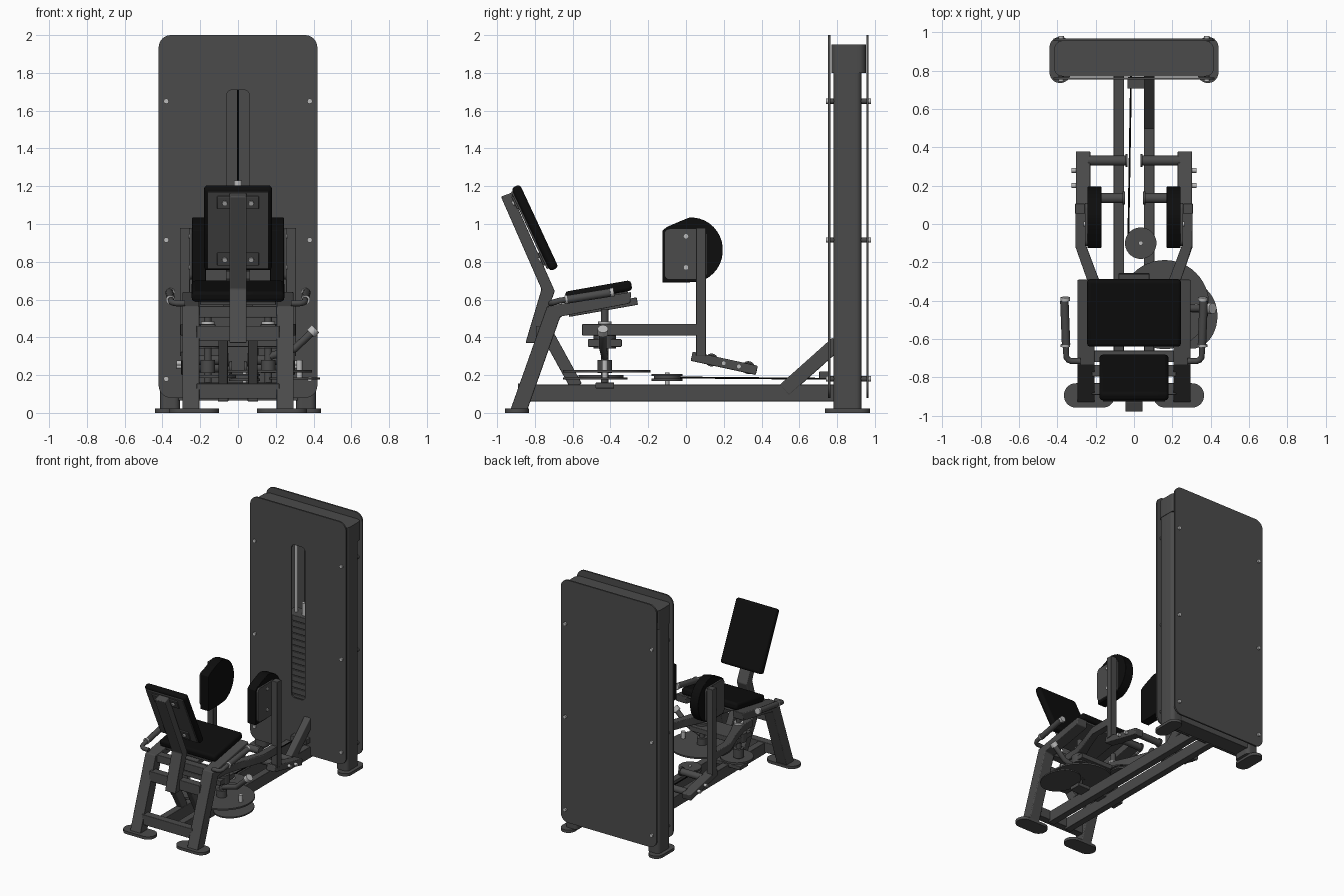
import bpy, bmesh, math
from mathutils import Vector, Matrix

if "Cube" in bpy.data.objects:
    bpy.data.objects.remove(bpy.data.objects["Cube"])

def material(name, c):
    m = bpy.data.materials.new(name)
    m.diffuse_color = (c, c, c, 1)
    m.use_nodes = True
    m.node_tree.nodes["Principled BSDF"].inputs["Base Color"].default_value = m.diffuse_color
    return m

GREY = material("dark grey paint", 0.07)
BLACK = material("black padding", 0.004)
SILVER = material("silver metal", 0.5)

def finish(name, me, mat, bevel=0, smooth=35):
    bm = bmesh.new()
    bm.from_mesh(me)
    bmesh.ops.remove_doubles(bm, verts=bm.verts, dist=1e-5)
    bmesh.ops.recalc_face_normals(bm, faces=bm.faces)
    bm.to_mesh(me)
    bm.free()
    me.materials.clear()
    me.materials.append(mat)
    me.shade_smooth()
    me.set_sharp_from_angle(angle=math.radians(smooth))
    ob = bpy.data.objects.new(name, me)
    bpy.context.collection.objects.link(ob)
    if bevel:
        b = ob.modifiers.new("bevel", 'BEVEL')
        b.width, b.segments, b.limit_method = bevel, 3, 'ANGLE'
    return ob

def box(name, c, size, mat=GREY, bevel=0.004, rx=0.0, M=None):
    me = bpy.data.meshes.new(name)
    bm = bmesh.new()
    if M is None:
        M = Matrix.Translation(c) @ Matrix.Rotation(rx, 4, 'X')
    bmesh.ops.create_cube(bm, size=1, matrix=M @ Matrix.Diagonal((*size, 1)))
    bm.to_mesh(me)
    bm.free()
    return finish(name, me, mat, bevel)

def beam(name, a, b, w, h, mat=GREY):
    """Rectangular bar lying in a plane of constant x; w along x, h across."""
    a, b = Vector(a), Vector(b)
    d = b - a
    return box(name, (a + b) / 2, (w, d.length, h), mat, 0.006, math.atan2(d.z, d.y))

def rod(name, a, b, r, mat=GREY, n=24):
    a, b = Vector(a), Vector(b)
    me = bpy.data.meshes.new(name)
    bm = bmesh.new()
    M = Matrix.Translation((a + b) / 2) @ (b - a).to_track_quat('Z', 'Y').to_matrix().to_4x4()
    bmesh.ops.create_cone(bm, cap_ends=True, segments=n, radius1=r, radius2=r,
                          depth=(b - a).length, matrix=M)
    bm.to_mesh(me)
    bm.free()
    return finish(name, me, mat)

def curve_mesh(cu):
    ob = bpy.data.objects.new("temp", cu)
    bpy.context.collection.objects.link(ob)
    bpy.context.view_layer.update()
    me = bpy.data.meshes.new_from_object(ob.evaluated_get(bpy.context.evaluated_depsgraph_get()))
    bpy.data.objects.remove(ob)
    return me

def plate(name, loops, axis, lo, hi, mat=GREY, bevel=0):
    """Filled outline(s) extruded along an axis; extra loops are holes."""
    cu = bpy.data.curves.new(name, 'CURVE')
    cu.dimensions, cu.fill_mode, cu.extrude = '2D', 'BOTH', (hi - lo) / 2
    for pts in loops:
        sp = cu.splines.new('POLY')
        sp.points.add(len(pts) - 1)
        for p, q in zip(sp.points, pts):
            p.co = (q[0], q[1], 0, 1)
        sp.use_cyclic_u = True
    me = curve_mesh(cu)
    mid = (lo + hi) / 2
    for v in me.vertices:
        u, w, t = v.co
        t += mid
        v.co = {'x': (t, u, w), 'y': (u, t, w), 'z': (u, w, t)}[axis]
    return finish(name, me, mat, bevel)

def tube(name, pts, r, mat=GREY):
    cu = bpy.data.curves.new(name, 'CURVE')
    cu.dimensions, cu.bevel_depth, cu.bevel_resolution, cu.use_fill_caps = '3D', r, 4, True
    sp = cu.splines.new('POLY')
    sp.points.add(len(pts) - 1)
    for p, q in zip(sp.points, pts):
        p.co = (*q, 1)
    return finish(name, curve_mesh(cu), mat, 0, 50)

def rrect(x0, x1, y0, y1, r, n=8):
    pts = []
    for k, (cx, cy) in enumerate(((x1-r, y1-r), (x0+r, y1-r), (x0+r, y0+r), (x1-r, y0+r))):
        for i in range(n + 1):
            a = math.pi / 2 * (k + i / n)
            pts.append((cx + r * math.cos(a), cy + r * math.sin(a)))
    return pts

def circle(cx, cy, r, n=48):
    return [(cx + r * math.cos(2*math.pi*i/n), cy + r * math.sin(2*math.pi*i/n)) for i in range(n)]

# ---- weight tower ----
outline = rrect(-0.42, 0.42, 0.08, 2.0, 0.065)
plate("front_shroud", [outline, rrect(-0.06, 0.06, 0.5, 1.71, 0.03)], 'y', 0.752, 0.764)
plate("rear_shroud", [outline], 'y', 0.955, 0.967)
plate("tower_top_cap", [rrect(-0.415, 0.415, 0.77, 0.953, 0.04)], 'z', 1.80, 1.95)
box("tower_base_beam", (0, 0.855, 0.11), (0.68, 0.13, 0.09))
for s in (-1, 1):
    plate("tower_column", [rrect(s*0.36-0.052, s*0.36+0.052, 0.78, 0.93, 0.03)], 'z', 0.02, 1.81)
    plate("tower_foot", [rrect(s*0.385-0.055, s*0.385+0.055, 0.735, 0.975, 0.054)], 'z', 0, 0.022)
    rod("guide_rod", (s*0.085, 0.85, 0.12), (s*0.085, 0.85, 1.82), 0.012, SILVER)
    for z in (0.18, 0.915, 1.65):
        rod("shroud_spacer", (s*0.38, 0.765, z), (s*0.38, 0.956, z), 0.014)
        for y0, y1 in ((0.742, 0.753), (0.966, 0.98)):
            rod("shroud_bolt", (s*0.38, y0, z), (s*0.38, y1, z), 0.014, SILVER, 12)
for i in range(20):
    box("weight_plate", (0, 0.85, 0.2 + i*0.048), (0.28, 0.13, 0.043))
rod("selector_stem", (0, 0.84, 1.13), (0, 0.84, 1.23), 0.022, SILVER)
rod("lift_cable", (0, 0.84, 1.2), (0, 0.84, 1.85), 0.005, BLACK, 10)

# ---- base frame ----
for s in (-1, 1):
    box("base_rail", (s*0.079, -0.03, 0.105), (0.055, 1.64, 0.09))
    beam("leg_brace", (s*0.079, -0.74, 0.43), (s*0.079, -0.58, 0.14), 0.05, 0.065)
beam("tower_brace", (0.08, 0.8, 0.37), (0.08, 0.52, 0.12), 0.055, 0.075)
box("front_crossbar", (0, -0.86, 0.115), (0.44, 0.06, 0.08))
box("upper_crossbar", (0, -0.765, 0.42), (0.44, 0.06, 0.08))
box("cable_bracket", (0.035, 0.735, 0.2), (0.14, 0.06, 0.04))

# ---- front legs, seat rails and handles ----
leg = [(-0.93, 0.015), (-0.84, 0.015), (-0.665, 0.51), (-0.295, 0.58), (-0.29, 0.64), (-0.735, 0.565)]
for s in (-1, 1):
    lo, hi = sorted((s*0.205, s*0.295))
    plate("leg_and_seat_rail", [leg], 'x', lo, hi, GREY, 0.006)
    lo, hi = sorted((s*0.10, s*0.365))
    plate("front_foot", [rrect(lo, hi, -0.957, -0.83, 0.062)], 'z', 0, 0.022)
    path = [(s*0.28, -0.715, 0.58), (s*0.325, -0.715, 0.58), (s*0.342, -0.708, 0.583),
            (s*0.352, -0.695, 0.587), (s*0.354, -0.67, 0.594), (s*0.363, -0.4, 0.637)]
    tube("handle_bar", path, 0.016)
    tube("handle_grip", [(s*0.354, -0.63, 0.60), (s*0.363, -0.4, 0.637)], 0.022)
    for t, d in ((-0.64, 0.012), (-0.4, 0.018)):
        rod("handle_collar", (s*0.358, t, 0.637 + (t+0.4)*0.16),
            (s*0.358, t + d, 0.637 + (t+d+0.4)*0.16), 0.024, SILVER)
box("seat_crossbar", (0, -0.69, 0.535), (0.44, 0.06, 0.06))

# ---- seat and backrest ----
tilt = math.radians(10)
box("seat_pad", (0, -0.463, 0.645), (0.49, 0.355, 0.055), BLACK, 0.018, tilt)
box("seat_plate", (0, -0.463, 0.607), (0.40, 0.32, 0.02), GREY, 0.004, tilt)
box("seat_carrier", (0, -0.44, 0.56), (0.16, 0.37, 0.04), GREY, 0.004, tilt)
post = [(-0.85, 0.37), (-0.79, 0.37), (-0.695, 0.645), (-0.925, 1.165), (-0.98, 1.145), (-0.765, 0.655)]
plate("backrest_post", [post], 'x', -0.045, 0.045, GREY, 0.006)
back = Matrix.Translation((0, -0.80, 0.98)) @ Matrix.Rotation(math.radians(25), 4, 'X')
def on_back(x, y, z):
    return back @ Matrix.Translation((x, y, z))
box("backrest_pad", None, (0.36, 0.05, 0.485), BLACK, 0.018, M=on_back(0, 0, 0))
box("backrest_plate", None, (0.325, 0.012, 0.45), GREY, 0.004, M=on_back(0, -0.029, 0))
for z in (-0.165, 0.165):
    box("backrest_bracket", None, (0.22, 0.012, 0.075), GREY, 0.004, M=on_back(0, -0.038, z))
    for x in (-0.07, 0.07):
        rod("backrest_bolt", on_back(x, -0.04, z).translation, on_back(x, -0.054, z).translation,
            0.014, SILVER, 12)

# ---- swinging arms with thigh pads and foot pegs ----
pad = [(-0.125, 0.69), (-0.125, 0.965), (-0.10, 0.985), (-0.03, 1.015)]
pad += [(0.03 + 0.165*math.cos(a), 0.862 + 0.172*math.sin(a))
        for a in (math.radians(95 - 10*i) for i in range(18))]
pad += [(0.0, 0.69)]
arm = [(0.305, 0.1), (0.305, -0.12), (0.245, -0.29), (0.2, -0.44), (0.2, -0.55),
       (0.12, -0.55), (0.12, -0.42), (0.19, -0.27), (0.25, -0.11), (0.25, 0.1)]
for s in (-1, 1):
    def span(a, b):
        return sorted((s*a, s*b))
    plate("thigh_pad", [pad], 'x', *span(0.17, 0.243), BLACK, 0.018)
    plate("thigh_pad_plate", [rrect(-0.115, 0.11, 0.705, 0.975, 0.03)], 'x', *span(0.24, 0.256))
    box("arm_post", (s*0.281, 0.08, 0.64), (0.052, 0.052, 0.68))
    for z in (0.77, 0.935):
        rod("thigh_pad_bolt", (s*0.25, 0.0, z), (s*0.263, 0.0, z), 0.012, SILVER, 12)
    plate("swing_arm", [[(s*x, y) for x, y in arm]], 'z', 0.41, 0.47, GREY, 0.005)
    beam("peg_bar", (s*0.265, 0.03, 0.30), (s*0.265, 0.375, 0.225), 0.075, 0.05)
    for y, z, inner in ((0.33, 0.24, 0.045), (0.135, 0.28, 0.06)):
        rod("foot_peg", (s*0.24, y, z), (s*inner, y, z), 0.026)
        rod("peg_end", (s*inner, y, z), (s*(inner-0.012), y, z), 0.034)
    for y in (0.2, 0.28):
        z = 0.30 - (y - 0.03) * 0.217
        rod("peg_bolt", (s*0.30, y, z), (s*0.326, y, z), 0.013, SILVER, 12)
    # pivots
    rod("pivot_shaft", (s*0.16, -0.43, 0.14), (s*0.16, -0.43, 0.55), 0.02)
    rod("pivot_housing", (s*0.16, -0.43, 0.34), (s*0.16, -0.43, 0.41), 0.06)
    rod("pivot_collar", (s*0.16, -0.43, 0.21), (s*0.16, -0.43, 0.28), 0.038)
    rod("pivot_cap", (s*0.16, -0.43, 0.47), (s*0.16, -0.43, 0.485), 0.035, SILVER)
box("pivot_bridge", (0, -0.43, 0.37), (0.42, 0.18, 0.04))
box("pivot_base", (0, -0.43, 0.145), (0.42, 0.1, 0.03))

# ---- cams, pulley and cable ----
plate("cam_disc", [circle(0.16, -0.42, 0.232)], 'z', 0.215, 0.227)
plate("range_plate", [[(0.3 + 0.135*math.cos(a), -0.48 + 0.17*math.sin(a)) for a in
      (2*math.pi*i/40 for i in range(40))]], 'z', 0.178, 0.188)
rod("left_cam", (-0.13, -0.45, 0.185), (-0.13, -0.45, 0.20), 0.12, GREY, 40)
for z, r in ((0.17, 0.082), (0.182, 0.07), (0.194, 0.082)):
    rod("cable_pulley", (0.035, -0.1, z), (0.035, -0.1, z + 0.012), r, GREY, 40)
rod("pulley_bolt", (0.035, -0.1, 0.15), (0.035, -0.1, 0.215), 0.012, SILVER, 12)
rod("drive_cable", (-0.03, -0.1, 0.188), (-0.015, 0.8, 0.18), 0.005, BLACK, 10)

# ---- range adjuster lever ----
tube("adjuster_lever", [(0.17, -0.43, 0.3), (0.3, -0.44, 0.34), (0.39, -0.44, 0.425)], 0.02)
rod("adjuster_knob", (0.385, -0.44, 0.42), (0.41, -0.44, 0.445), 0.028, SILVER)
rod("adjuster_pin", (0.325, -0.43, 0.18), (0.325, -0.43, 0.28), 0.016, SILVER)
